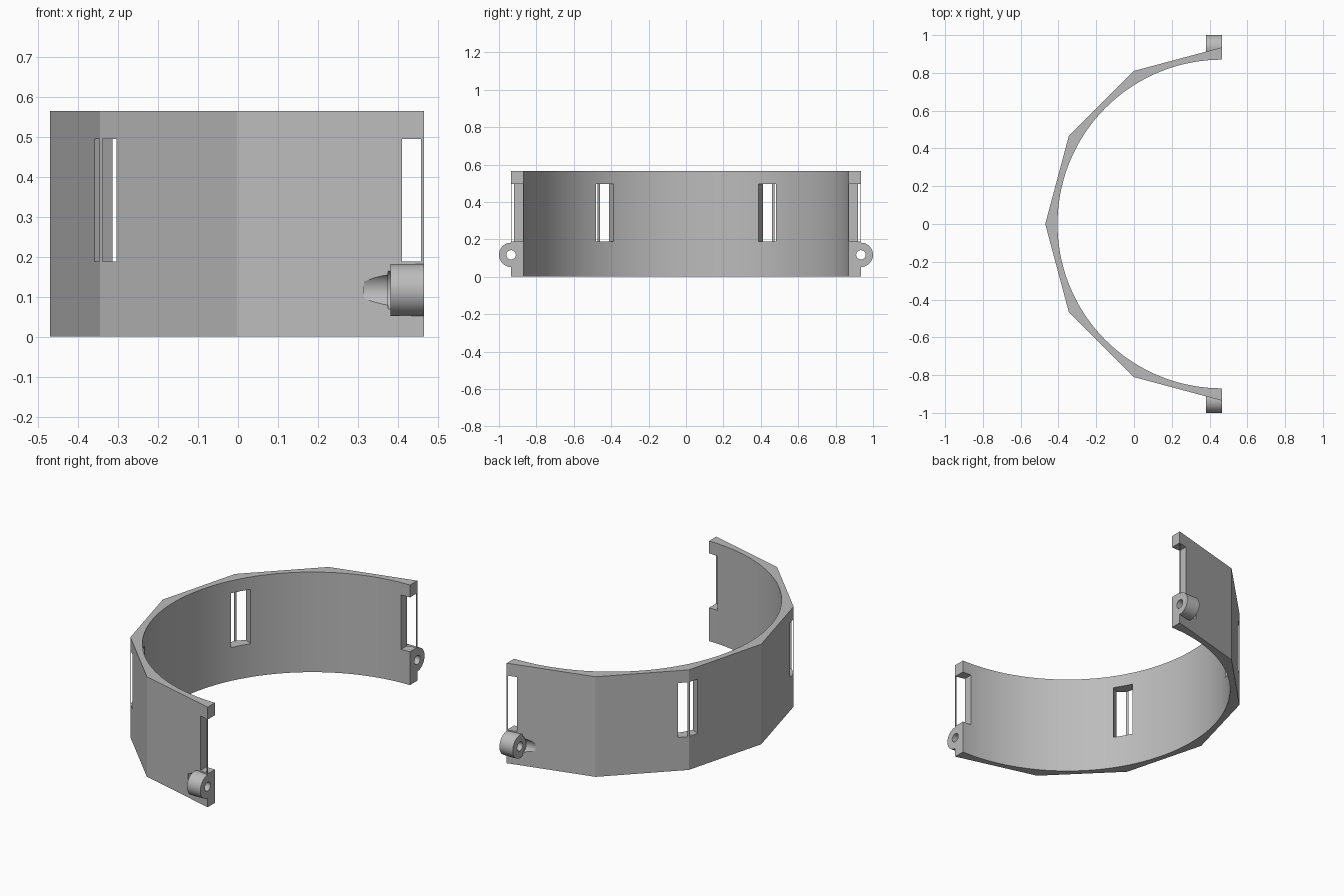
import bpy, bmesh, math
from mathutils import Matrix

if "Cube" in bpy.data.objects:
    bpy.data.objects.remove(bpy.data.objects["Cube"])

CX = 0.465            # centre of the ring, also the plane of the open ends
R_OUT, R_IN = 0.935, 0.87
HEIGHT = 0.565
LUG_Z = 0.117

grey = bpy.data.materials.new("plain grey")
grey.use_nodes = True
grey.diffuse_color = (0.5, 0.5, 0.5, 1)
grey.node_tree.nodes["Principled BSDF"].inputs["Base Color"].default_value = (0.5, 0.5, 0.5, 1)


def make(name, bm):
    bmesh.ops.recalc_face_normals(bm, faces=bm.faces)
    mesh = bpy.data.meshes.new(name)
    bm.to_mesh(mesh)
    bm.free()
    mesh.materials.append(grey)
    obj = bpy.data.objects.new(name, mesh)
    bpy.context.collection.objects.link(obj)
    return obj


def rod(name, x0, x1, y, radius, segments=48):
    """Cylinder lying along x at lug height."""
    bm = bmesh.new()
    place = Matrix.Translation(((x0 + x1) / 2, y, LUG_Z)) @ Matrix.Rotation(math.pi / 2, 4, 'Y')
    bmesh.ops.create_cone(bm, cap_ends=True, segments=segments, radius1=radius,
                          radius2=radius, depth=x1 - x0, matrix=place)
    return make(name, bm)


def slot(angle):
    """Window cutter that stops just short of the outer corner, leaving a thin bar."""
    r0, r1, z0, z1 = 0.8, 0.933, 0.188, 0.495
    bm = bmesh.new()
    place = (Matrix.Translation((CX, 0, 0)) @ Matrix.Rotation(math.radians(angle), 4, 'Z')
             @ Matrix.Translation(((r0 + r1) / 2, 0, (z0 + z1) / 2))
             @ Matrix.Diagonal((r1 - r0, 0.11, z1 - z0, 1)))
    bmesh.ops.create_cube(bm, size=1, matrix=place)
    return make("slot_cutter", bm)


def combine(target, tool, operation):
    mod = target.modifiers.new(operation.lower(), 'BOOLEAN')
    mod.operation, mod.object, mod.solver = operation, tool, 'EXACT'
    bpy.context.view_layer.objects.active = target
    bpy.ops.object.modifier_apply(modifier=mod.name)
    bpy.data.objects.remove(tool)


def arc(radius, steps):
    angles = [math.pi / 2 + math.pi * i / steps for i in range(steps + 1)]
    return [(CX + radius * math.cos(a), radius * math.sin(a), 0) for a in angles]


# Half band: faceted outside, round inside
bm = bmesh.new()
outline = arc(R_OUT, 6) + arc(R_IN, 72)[::-1]
base = bm.faces.new([bm.verts.new(p) for p in outline])
top = bmesh.ops.extrude_face_region(bm, geom=[base])["geom"]
bmesh.ops.translate(bm, vec=(0, 0, HEIGHT),
                    verts=[v for v in top if isinstance(v, bmesh.types.BMVert)])
band = make("half_band", bm)

# Windows at alternate corners
for angle in (90, 150, 210, 270):
    combine(band, slot(angle), 'DIFFERENCE')

# Hinge lugs with a screw recess behind each and a hole through
for side in (1, -1):
    y = side * R_OUT
    combine(band, rod("recess_cutter", 0.315, 0.377, y, 0.045), 'DIFFERENCE')
    combine(band, rod("step_cutter", 0.375, 0.39, y, 0.053), 'DIFFERENCE')
    combine(band, rod("lug", 0.382, CX, y, 0.065), 'UNION')
    combine(band, rod("hole_cutter", 0.35, 0.5, y, 0.025, 32), 'DIFFERENCE')

bpy.ops.object.select_all(action='DESELECT')
band.select_set(True)
bpy.context.view_layer.objects.active = band
bpy.ops.object.shade_smooth_by_angle(angle=math.radians(20))
